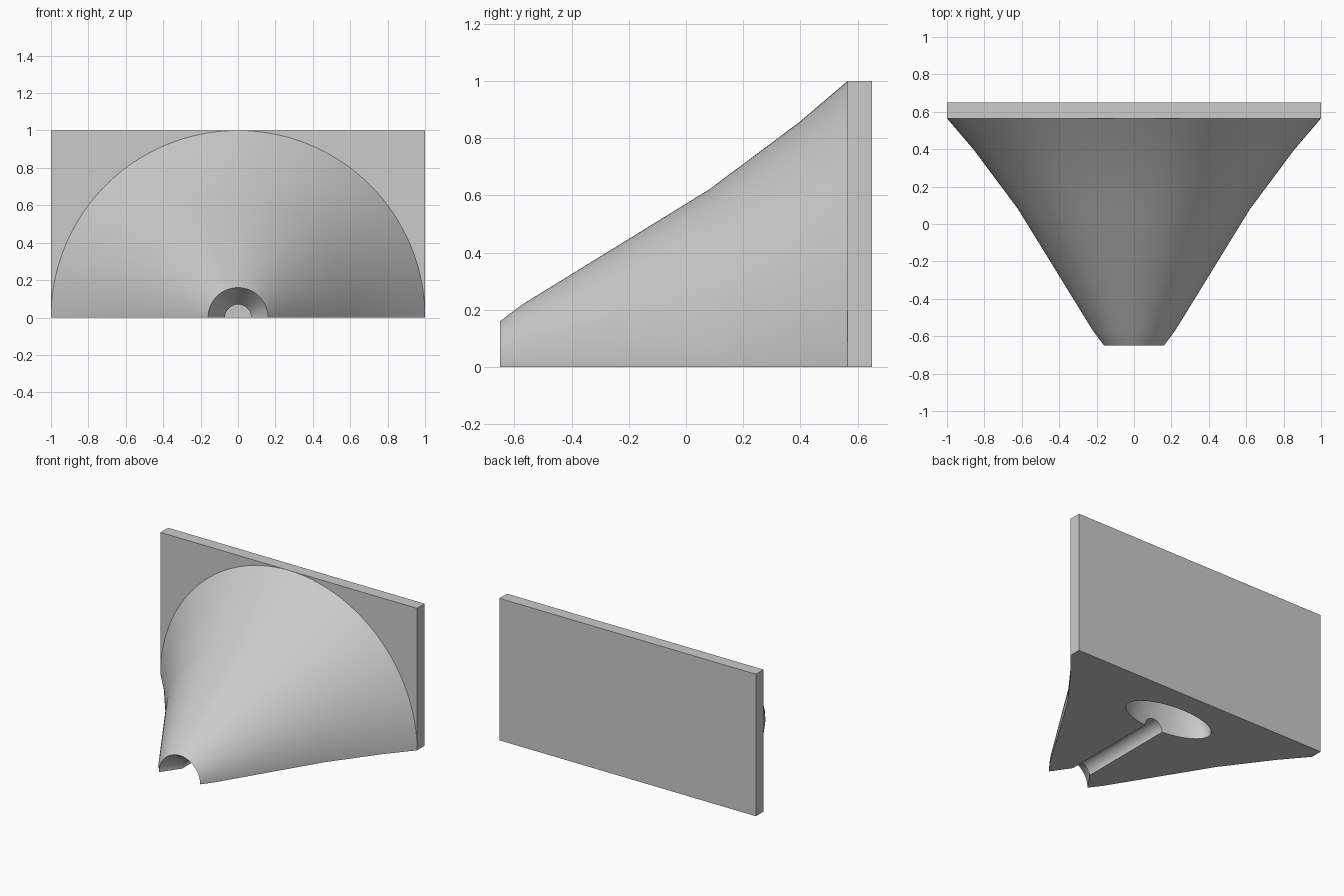
import bpy
import bmesh
from math import sin, cos, pi, asin, radians

cube = bpy.data.objects.get("Cube")
if cube:
    bpy.data.objects.remove(cube, do_unlink=True)

GREY = (0.6, 0.6, 0.6, 1.0)
grey = bpy.data.materials.new("light_grey")
grey.diffuse_color = GREY
grey.use_nodes = True
grey.node_tree.nodes["Principled BSDF"].inputs["Base Color"].default_value = GREY

HALF_DEPTH = 0.65    # half of the whole depth
PLATE_FRONT = 0.565  # where the cone meets the back plate
BORE = 0.07


def add_object(name, bm):
    bmesh.ops.recalc_face_normals(bm, faces=bm.faces)
    mesh = bpy.data.meshes.new(name)
    bm.to_mesh(mesh)
    bm.free()
    mesh.materials.append(grey)
    obj = bpy.data.objects.new(name, mesh)
    bpy.context.collection.objects.link(obj)
    return obj


def half_revolve(name, profile, steps):
    """Sweep a closed (radius, y) section half a turn over the y axis."""
    bm = bmesh.new()
    rings = []
    for i in range(steps + 1):
        a = pi * i / steps
        rings.append([bm.verts.new((r * cos(a), y, r * sin(a))) for r, y in profile])
    n = len(profile)
    for ring, following in zip(rings, rings[1:]):
        for j in range(n):
            k = (j + 1) % n
            if profile[j][0] == 0 and profile[k][0] == 0:
                continue  # edge lying on the axis sweeps no surface
            bm.faces.new((ring[j], ring[k], following[k], following[j]))
    # flat section faces on the ground plane
    bm.faces.new(rings[0])
    bm.faces.new(rings[-1])
    bmesh.ops.remove_doubles(bm, verts=bm.verts, dist=1e-5)
    return add_object(name, bm)


# Half cone with flared mouth, narrow bore and lens-shaped chamber
outer = [(0.16, -HALF_DEPTH), (0.22, -0.57), (0.62, 0.08),
         (0.855, 0.395), (1.0, PLATE_FRONT), (0, PLATE_FRONT)]
chamber_r, chamber_d, chamber_y = 0.33, 0.15, 0.34
end = pi - asin(BORE / chamber_r)
chamber = []
for i in range(25):
    t = end * i / 24
    chamber.append((chamber_r * sin(t), chamber_y + chamber_d * cos(t)))
mouth = [(BORE, -0.52)]
cone = half_revolve("half_cone_body", outer + chamber + mouth, 96)

# Rectangular back plate
bm = bmesh.new()
bmesh.ops.create_cube(bm, size=1)
bmesh.ops.scale(bm, vec=(2, HALF_DEPTH - PLATE_FRONT, 1), verts=bm.verts)
bmesh.ops.translate(bm, vec=(0, (HALF_DEPTH + PLATE_FRONT) / 2, 0.5), verts=bm.verts)
add_object("back_plate", bm)

# Smooth curved walls, crisp rims
bpy.ops.object.select_all(action='DESELECT')
cone.select_set(True)
bpy.context.view_layer.objects.active = cone
bpy.ops.object.shade_smooth_by_angle(angle=radians(30))
